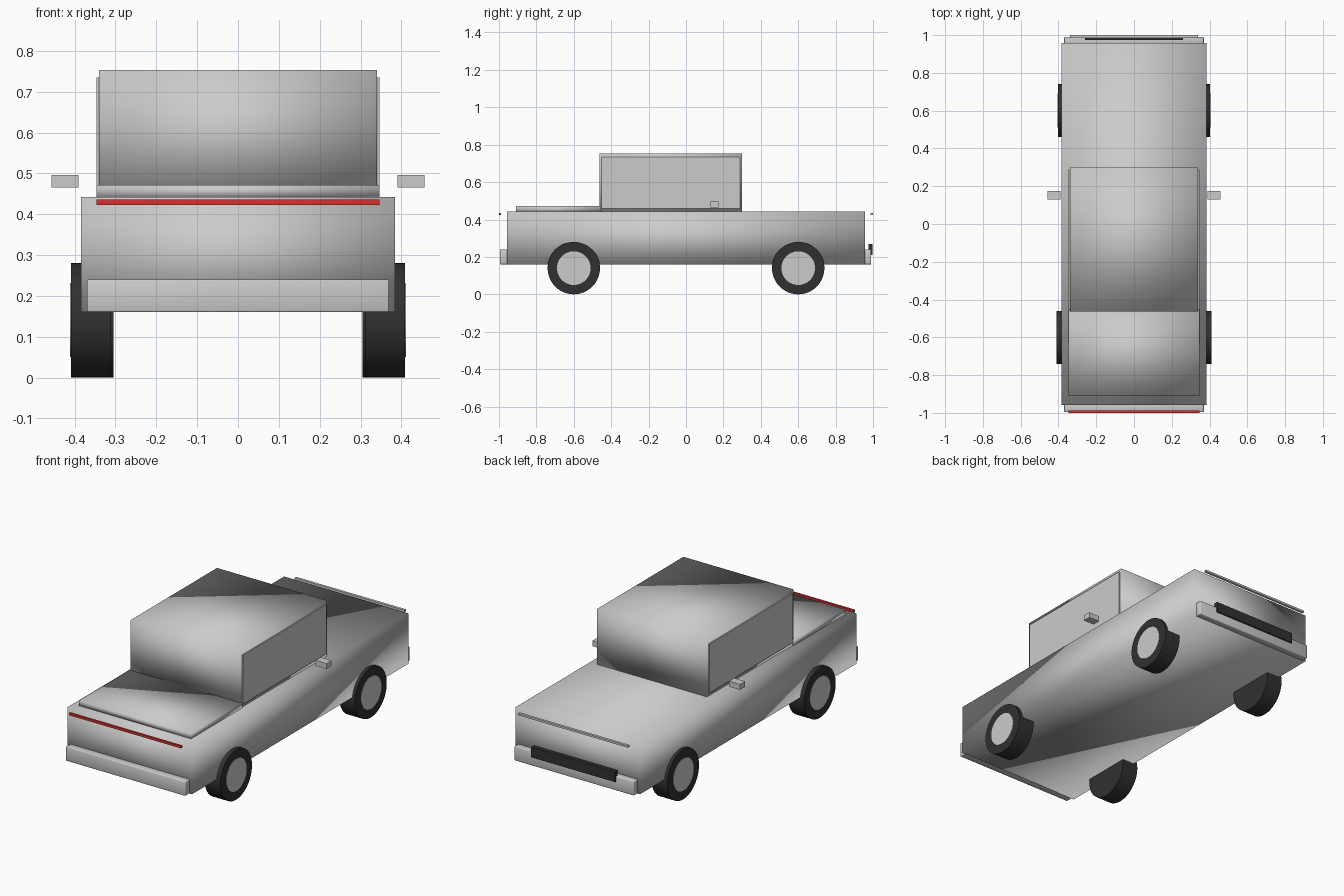
import bpy, math

if "Cube" in bpy.data.objects:
    bpy.data.objects.remove(bpy.data.objects["Cube"])


def paint(name, rgb):
    m = bpy.data.materials.new(name)
    m.diffuse_color = (*rgb, 1)
    m.use_nodes = True
    m.node_tree.nodes["Principled BSDF"].inputs["Base Color"].default_value = m.diffuse_color
    return m


RED = paint("red_lamp", (0.7, 0.03, 0.03))
BLACK = paint("black_rubber", (0.03, 0.03, 0.03))


def box(name, x, y, z, mat=None, smooth=False, bevel=0):
    """Box from (min, max) ranges on each axis."""
    bpy.ops.mesh.primitive_cube_add(size=1, location=[sum(r) / 2 for r in (x, y, z)])
    o = bpy.context.object
    o.name = name
    o.scale = [r[1] - r[0] for r in (x, y, z)]
    bpy.ops.object.transform_apply(location=False, rotation=False, scale=True)
    if bevel:
        b = o.modifiers.new("soft_edges", 'BEVEL')
        b.width, b.segments = bevel, 2
    if smooth:
        bpy.ops.object.shade_smooth()
    if mat:
        o.data.materials.append(mat)
    return o


def disc(name, r, x0, x1, y, mat=None):
    """Cylinder along x, standing on the ground plane height of the wheels."""
    bpy.ops.mesh.primitive_cylinder_add(vertices=48, radius=r, depth=abs(x1 - x0),
                                        location=((x0 + x1) / 2, y, 0.14),
                                        rotation=(0, math.pi / 2, 0))
    o = bpy.context.object
    o.name = name
    bpy.ops.object.shade_smooth_by_angle(angle=math.radians(40))
    if mat:
        o.data.materials.append(mat)


# Lower body, cabin and raised rear deck
box("body", (-.385, .385), (-.957, .957), (.16, .442), smooth=True)
box("cabin", (-.34, .34), (-.463, .30), (.44, .753), smooth=True)
box("rear_deck", (-.346, .346), (-.91, -.455), (.44, .472), smooth=True)

# Bumpers, grille and light strips
box("front_bumper", (-.37, .37), (-.995, -.95), (.16, .24), smooth=True, bevel=.004)
box("back_bumper", (-.37, .37), (.95, .99), (.16, .24), smooth=True, bevel=.004)
box("grille", (-.26, .26), (.975, .998), (.21, .268), BLACK)
box("red_light_strip", (-.347, .347), (-1.0, -.988), (.423, .436), RED)
box("pale_light_strip", (-.34, .34), (.986, 1.0), (.425, .436))

for side, s in (("left", -1), ("right", 1)):
    def span(a, b):
        return tuple(sorted((s * a, s * b)))
    # Side window and door mirror
    box(side + "_window", span(.335, .346), (-.452, .288), (.46, .735))
    box(side + "_mirror", span(.39, .457), (.13, .175), (.465, .496))
    # Wheels with flush hub discs
    for end, y, out in (("front", -.6, .409), ("back", .6, .403)):
        disc(f"{end}_{side}_tyre", .14, s * (out - .098), s * out, y, BLACK)
        disc(f"{end}_{side}_hub", .09, s * (out - .096), s * (out + .002), y)
